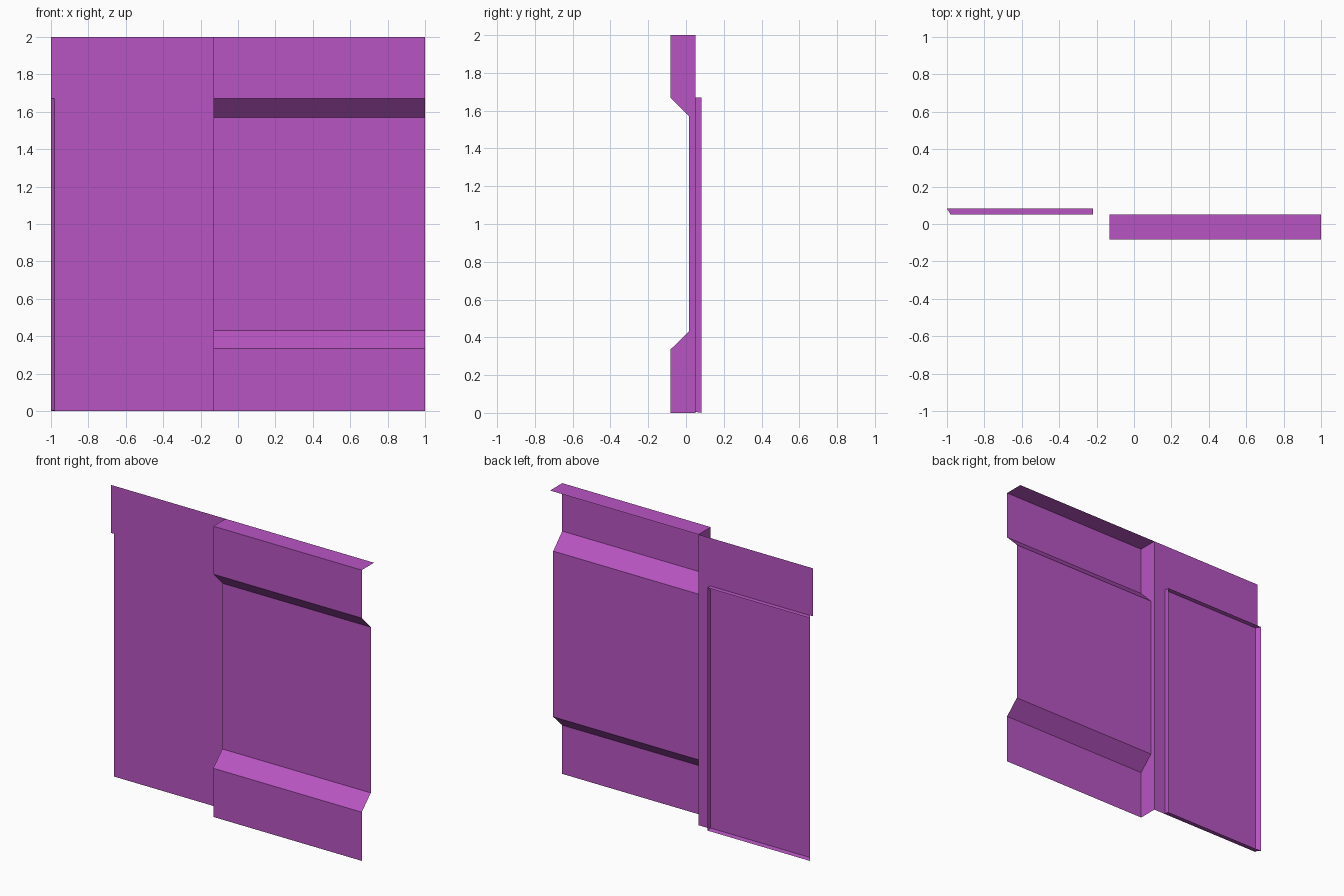
import bpy

if "Cube" in bpy.data.objects:
    bpy.data.objects.remove(bpy.data.objects["Cube"])

# Shared purple paint
paint = bpy.data.materials.new("purple_paint")
paint.diffuse_color = (0.48, 0.09, 0.54, 1)
paint.use_nodes = True
paint.node_tree.nodes["Principled BSDF"].inputs["Base Color"].default_value = paint.diffuse_color

FRONT, RECESS, BACK, LIP = -0.083, 0.015, 0.05, 0.083   # depths in y
LEFT, STEP, RIGHT = -1.0, -0.13, 1.0                    # widths in x
DOOR_L, DOOR_R, DOOR_TOP = -0.98, -0.22, 1.67


def sheet(name, verts, faces):
    mesh = bpy.data.meshes.new(name)
    mesh.from_pydata(verts, [], faces)
    mesh.materials.append(paint)
    obj = bpy.data.objects.new(name, mesh)
    bpy.context.collection.objects.link(obj)
    return obj


# Right half: folded profile (y, z) swept along x, with a flat top cap
profile = [(FRONT, 0), (FRONT, 0.335), (RECESS, 0.43), (RECESS, 1.57),
           (FRONT, 1.67), (FRONT, 2), (BACK, 2)]
n = len(profile)
verts = [(x, y, z) for x in (STEP, RIGHT) for y, z in profile]
faces = [(i, i + n, i + n + 1, i + 1) for i in range(n - 1)]
sheet("recessed_wall", verts, faces)

# Step between the two halves, cut to the same profile
sheet("step_side", [(STEP, y, z) for y, z in profile] + [(STEP, BACK, 0)],
      [tuple(reversed(range(n + 1)))])

# Left half: flat sheet, slightly narrower beside the back frame
outline = [(DOOR_L, 0), (STEP, 0), (STEP, 2), (LEFT, 2),
           (LEFT, DOOR_TOP), (DOOR_L, DOOR_TOP)]
sheet("flat_wall", [(x, BACK, z) for x, z in outline], [tuple(range(6))])

# Shallow lip around the doorway area, standing out of the back
inner = [(DOOR_L, 0.005), (DOOR_R, 0.005), (DOOR_R, DOOR_TOP), (DOOR_L, DOOR_TOP)]
outer = [(LEFT, 0), (DOOR_R, 0), (DOOR_R, DOOR_TOP), (LEFT, DOOR_TOP)]
verts = [(x, BACK, z) for x, z in inner] + [(x, LIP, z) for x, z in outer]
faces = [(i, (i + 1) % 4, (i + 1) % 4 + 4, i + 4) for i in range(4)]
sheet("back_lip", verts, faces)
